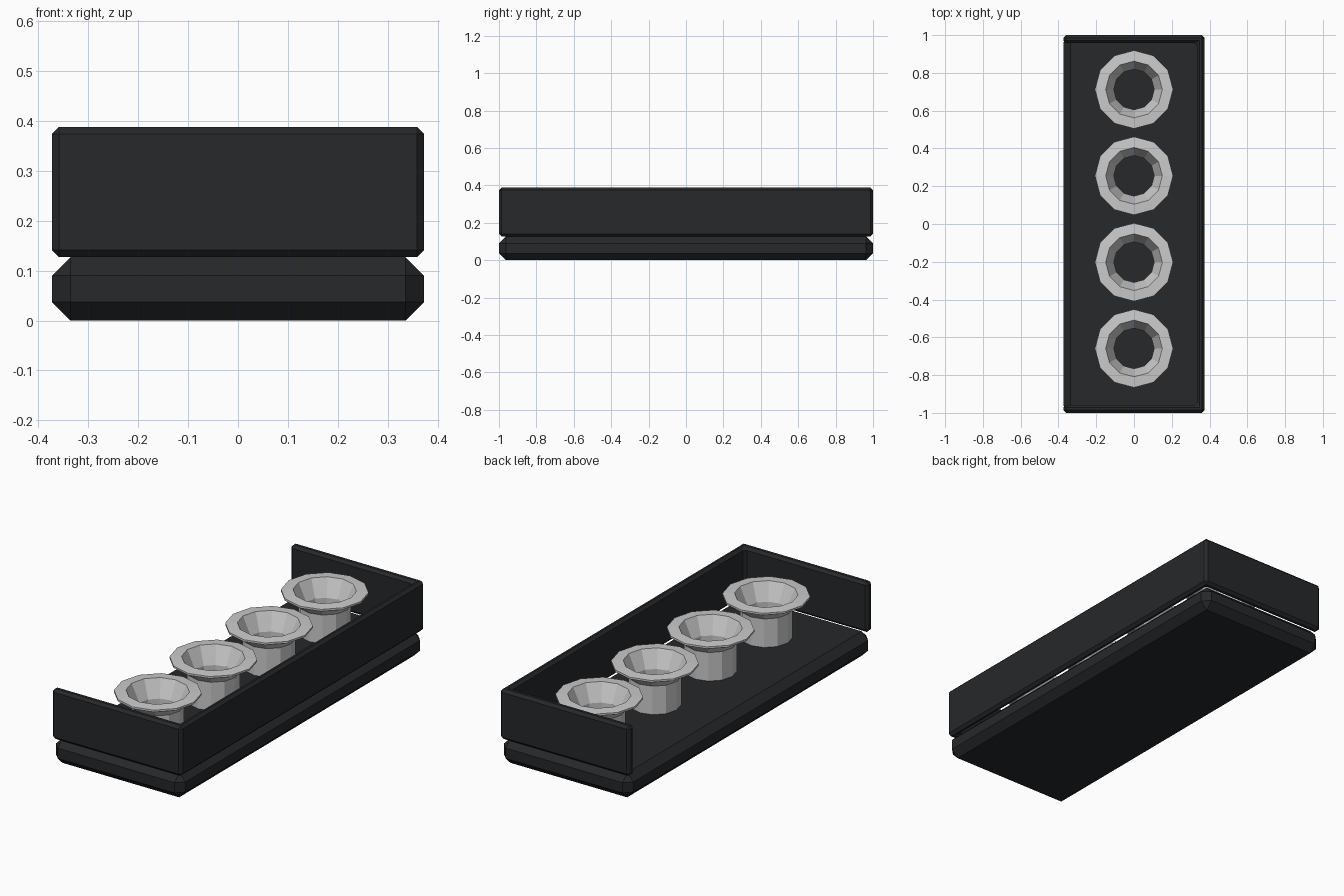
import bpy, bmesh, math

if "Cube" in bpy.data.objects:
    bpy.data.objects.remove(bpy.data.objects["Cube"])

black = bpy.data.materials.new("black_finish")
black.diffuse_color = (0.019, 0.021, 0.023, 1)
black.use_nodes = True
black.node_tree.nodes["Principled BSDF"].inputs["Base Color"].default_value = black.diffuse_color


def prism(name, outline, z0, z1, bevel):
    """Extrude a counter-clockwise outline upward and chamfer its edges."""
    bm = bmesh.new()
    face = bm.faces.new([bm.verts.new((x, y, z0)) for x, y in outline])
    ext = bmesh.ops.extrude_face_region(bm, geom=[face])
    top = [v for v in ext["geom"] if isinstance(v, bmesh.types.BMVert)]
    bmesh.ops.translate(bm, verts=top, vec=(0, 0, z1 - z0))
    bmesh.ops.recalc_face_normals(bm, faces=bm.faces)
    mesh = bpy.data.meshes.new(name)
    bm.to_mesh(mesh)
    bm.free()
    mesh.materials.append(black)
    obj = bpy.data.objects.new(name, mesh)
    bpy.context.collection.objects.link(obj)
    mod = obj.modifiers.new("chamfer", "BEVEL")
    mod.width, mod.segments, mod.limit_method = bevel, 1, "ANGLE"
    return obj


def lathe(name, profile, sides, location):
    """Spin a closed (radius, z) profile around the vertical axis."""
    bm = bmesh.new()
    rings = []
    for i in range(sides):
        a = 2 * math.pi * i / sides
        rings.append([bm.verts.new((r * math.cos(a), r * math.sin(a), z))
                      for r, z in profile])
    n = len(profile)
    for i in range(sides):
        a, b = rings[i], rings[(i + 1) % sides]
        for j in range(n):
            k = (j + 1) % n
            bm.faces.new((a[j], b[j], b[k], a[k]))
    bmesh.ops.recalc_face_normals(bm, faces=bm.faces)
    mesh = bpy.data.meshes.new(name)
    bm.to_mesh(mesh)
    bm.free()
    obj = bpy.data.objects.new(name, mesh)
    obj.location = location
    bpy.context.collection.objects.link(obj)
    return obj


W, L, BASE_TOP, WALL_TOP = 0.373, 1.0, 0.127, 0.388

# Chamfered base slab
prism("base", [(-W, -L), (W, -L), (W, L), (-W, L)], 0, BASE_TOP, 0.037)

# U-shaped wall: front, right and back, open on the left
xi, yi = W - 0.039, L - 0.043
prism("surround_wall",
      [(-W, -L), (W, -L), (W, L), (-W, L),
       (-W, yi), (xi, yi), (xi, -yi), (-W, -yi)],
      BASE_TOP, WALL_TOP, 0.014)

# Four hollow cups with a wide flat rim, heights measured from the base top
cup_profile = [
    (0.125, 0.0), (0.125, 0.148), (0.15, 0.178), (0.207, 0.206),
    (0.207, 0.216), (0.150, 0.220), (0.107, 0.13), (0.107, 0.0),
]
for i in range(4):
    lathe(f"cup_{i + 1}", cup_profile, 12, (0, 0.712 - 0.457 * i, BASE_TOP))
